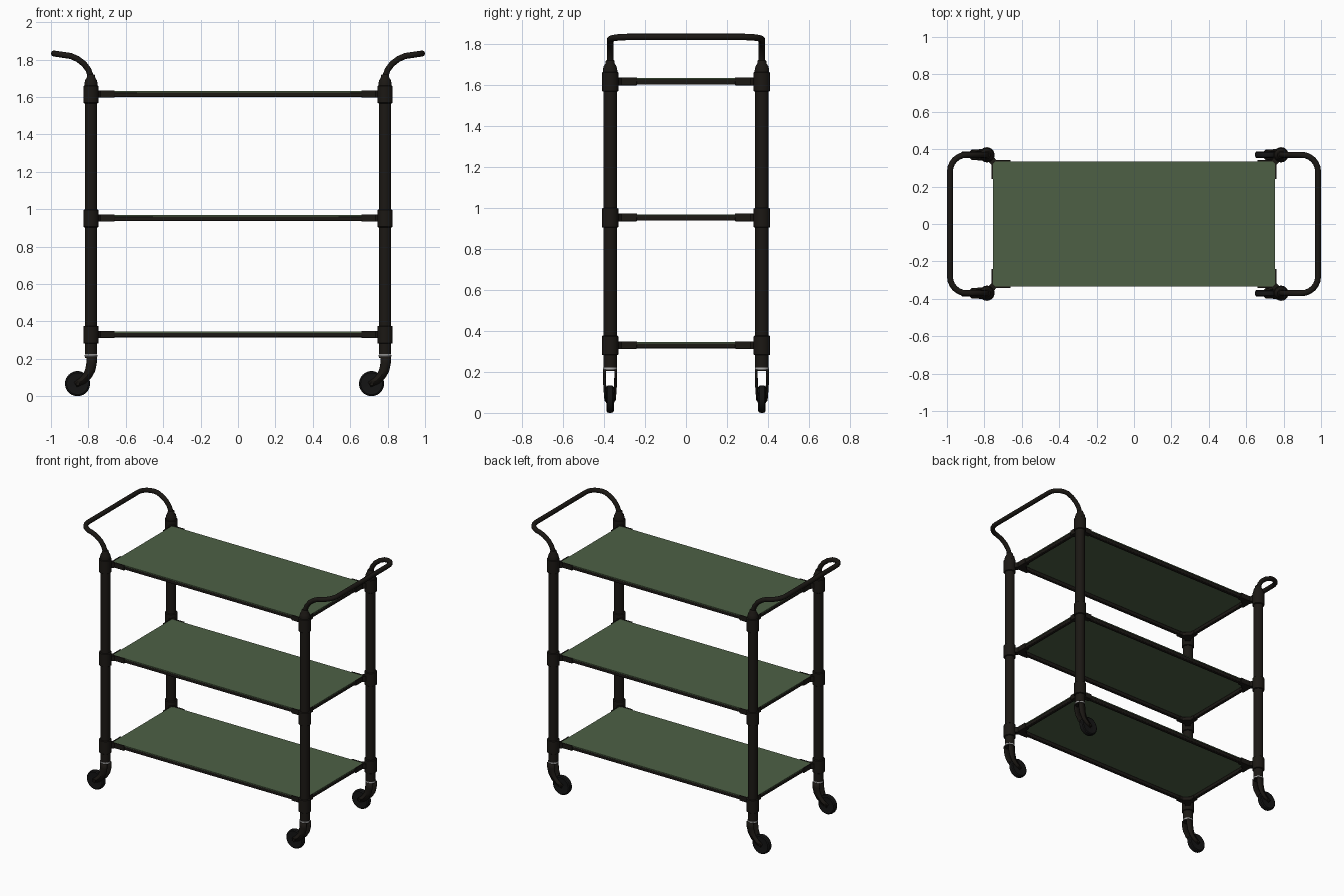
import bpy, bmesh, math
from mathutils import Vector

if "Cube" in bpy.data.objects:
    bpy.data.objects.remove(bpy.data.objects["Cube"])

PX, PY = 0.786, 0.37                 # post centres
SHELVES = (0.330, 0.952, 1.615)      # shelf frame centre heights


def material(name, rgb):
    m = bpy.data.materials.new(name)
    m.diffuse_color = (*rgb, 1)
    m.use_nodes = True
    m.node_tree.nodes["Principled BSDF"].inputs["Base Color"].default_value = m.diffuse_color
    return m


BLACK = material("dark_metal", (0.011, 0.009, 0.007))
RUBBER = material("rubber", (0.007, 0.007, 0.007))
GREEN = material("green_panel", (0.075, 0.118, 0.06))
STEEL = material("steel", (0.45, 0.45, 0.45))


def finish(bm, name, mat, bevel=0):
    bmesh.ops.recalc_face_normals(bm, faces=bm.faces)
    me = bpy.data.meshes.new(name)
    bm.to_mesh(me)
    bm.free()
    ob = bpy.data.objects.new(name, me)
    bpy.context.collection.objects.link(ob)
    me.materials.append(mat)
    if bevel:
        b = ob.modifiers.new("bevel", 'BEVEL')
        b.width, b.segments = bevel, 2
    bpy.ops.object.select_all(action='DESELECT')
    bpy.context.view_layer.objects.active = ob
    ob.select_set(True)
    bpy.ops.object.shade_smooth_by_angle(angle=math.radians(40))
    return ob


def lathe(name, profile, loc, mat, axis='Z', n=32):
    """Revolve (radius, height) points about a Z or Y axis, closing the ends."""
    bm = bmesh.new()
    rings = []
    for r, h in profile:
        ring = []
        for i in range(n):
            a = math.tau * i / n
            c, s = r * math.cos(a), r * math.sin(a)
            p = (c, s, h) if axis == 'Z' else (c, h, s)
            ring.append(bm.verts.new(Vector(p) + Vector(loc)))
        rings.append(ring)
    for a, b in zip(rings, rings[1:]):
        for i in range(n):
            bm.faces.new((a[i], a[(i + 1) % n], b[(i + 1) % n], b[i]))
    bm.faces.new(rings[0])
    bm.faces.new(rings[-1])
    return finish(bm, name, mat)


def box(name, x0, x1, y0, y1, z0, z1, mat, bevel=0):
    bm = bmesh.new()
    bmesh.ops.create_cube(bm, size=1)
    for v in bm.verts:
        v.co = ((x0 + x1) / 2 + v.co.x * (x1 - x0),
                (y0 + y1) / 2 + v.co.y * (y1 - y0),
                (z0 + z1) / 2 + v.co.z * (z1 - z0))
    return finish(bm, name, mat, bevel)


def prism(name, outline, z0, z1, mat, bevel=0):
    bm = bmesh.new()
    f = bm.faces.new([bm.verts.new((x, y, z0)) for x, y in outline])
    ext = bmesh.ops.extrude_face_region(bm, geom=[f])
    for v in ext['geom']:
        if isinstance(v, bmesh.types.BMVert):
            v.co.z = z1
    return finish(bm, name, mat, bevel)


def fork_side(name, cx, cy, side):
    """Curved caster cheek: bent strip swept from the post down to the axle."""
    # dx, z, half width, offset from the wheel plane
    path = [(0.004, 0.212, 0.027, 0.029), (0.003, 0.175, 0.027, 0.029),
            (-0.004, 0.140, 0.026, 0.028), (-0.020, 0.108, 0.023, 0.026),
            (-0.045, 0.083, 0.019, 0.024), (-0.083, 0.062, 0.014, 0.022)]
    bm = bmesh.new()
    rows = []
    for i, (dx, z, w, off) in enumerate(path):
        a, b = path[max(i - 1, 0)], path[min(i + 1, len(path) - 1)]
        t = Vector((b[0] - a[0], b[1] - a[1])).normalized()
        nx, nz = -t.y * w, t.x * w
        row = []
        for s, d in ((-1, -0.006), (0, 0.003), (1, -0.006)):
            row.append(bm.verts.new((cx + dx + s * nx, cy + side * (off + d), z + s * nz)))
        rows.append(row)
    for a, b in zip(rows, rows[1:]):
        for k in range(2):
            bm.faces.new((a[k], a[k + 1], b[k + 1], b[k]))
    ob = finish(bm, name, BLACK)
    m = ob.modifiers.new("thickness", 'SOLIDIFY')
    m.thickness, m.offset = 0.005, 0


# Posts, collars, caps and casters at the four corners
for sx in (-1, 1):
    for sy in (-1, 1):
        x, y = sx * PX, sy * PY
        lathe("post", [(0.033, 0.222), (0.033, 1.66)], (x, y, 0), BLACK)
        for z in SHELVES:
            lathe("collar", [(0.036, -0.049), (0.0405, -0.046), (0.0405, 0.043), (0.036, 0.046)],
                  (x, y, z), BLACK)
        lathe("post_cap", [(0.036, 1.65), (0.035, 1.672), (0.031, 1.69), (0.023, 1.702),
                           (0.021, 1.716), (0.018, 1.719)], (x, y, 0), BLACK)
        lathe("caster_ring", [(0.034, 0.212), (0.034, 0.221)], (x, y, 0), STEEL)
        lathe("caster_socket", [(0.031, 0.205), (0.031, 0.213)], (x, y, 0), BLACK)
        for side in (-1, 1):
            fork_side("caster_fork", x, y, side)
        wc = (x - 0.072, y, 0.067)
        lathe("wheel", [(0.045, -0.016), (0.058, -0.018), (0.065, -0.013), (0.067, -0.005),
                        (0.067, 0.005), (0.065, 0.013), (0.058, 0.018), (0.045, 0.016)],
              wc, RUBBER, 'Y', 40)
        lathe("axle", [(0.01, -0.027), (0.01, 0.027)], wc, BLACK, 'Y', 16)

# Shelves: green panel on a slim frame with corner brackets
HX, HY, T = 0.755, 0.335, 0.026
for z in SHELVES:
    box("shelf_panel", -HX, HX, -HY, HY, z + 0.009, z + 0.016, GREEN)
    for s in (-1, 1):
        ya, yb = sorted((s * HY, s * (HY - T)))
        box("shelf_long_rail", -HX, HX, ya, yb, z - 0.015, z + 0.010, BLACK, 0.005)
        xa, xb = sorted((s * HX, s * (HX - T)))
        box("shelf_end_rail", xa, xb, -HY, HY, z - 0.015, z + 0.010, BLACK, 0.005)
    for sx in (-1, 1):
        for sy in (-1, 1):
            # L bracket under the panel with a filleted inner corner
            ox, oy = HX + 0.006, HY + 0.006
            pts = [(ox, oy), (0.66, oy), (0.66, oy - 0.036), (0.69, oy - 0.036),
                   (ox - 0.036, oy - 0.07), (ox - 0.036, 0.24), (ox, 0.24)]
            prism("corner_bracket", [(sx * px, sy * py) for px, py in pts],
                  z - 0.019, z + 0.008, BLACK, 0.003)
            # thin lips of the bracket rising beside the panel edge
            xa, xb = sorted((sx * 0.66, sx * ox))
            ya, yb = sorted((sy * HY, sy * oy))
            box("bracket_lip", xa, xb, ya, yb, z, z + 0.019, BLACK)
            xa, xb = sorted((sx * HX, sx * ox))
            ya, yb = sorted((sy * 0.24, sy * oy))
            box("bracket_lip", xa, xb, ya, yb, z, z + 0.019, BLACK)
            # web joining bracket to post collar
            web = [(0.735, 0.341), (0.761, 0.315), (0.796, 0.354), (0.77, 0.38)]
            prism("bracket_web", [(sx * px, sy * py) for px, py in web],
                  z - 0.019, z + 0.018, BLACK)

# Bent tube handles at both ends
half = [(0.786, -PY, 1.68), (0.788, -PY, 1.712), (0.800, -PY, 1.745), (0.824, -PY, 1.777),
        (0.858, -PY, 1.803), (0.895, -PY, 1.819)]
for k in range(1, 7):
    a = math.radians(15 * k)
    half.append((0.895 + 0.089 * math.sin(a), -PY + 0.089 * (1 - math.cos(a)),
                 1.819 + 0.013 * math.sin(a)))
path = half + [(x, -y, z) for x, y, z in reversed(half)]
for s in (-1, 1):
    cu = bpy.data.curves.new("handle", 'CURVE')
    cu.dimensions = '3D'
    cu.bevel_depth, cu.bevel_resolution, cu.use_fill_caps = 0.016, 4, True
    sp = cu.splines.new('POLY')
    sp.points.add(len(path) - 1)
    for p, (x, y, z) in zip(sp.points, path):
        p.co = (s * x, y, z, 1)
    sp.use_smooth = True
    cu.materials.append(BLACK)
    bpy.context.collection.objects.link(bpy.data.objects.new("handle", cu))
